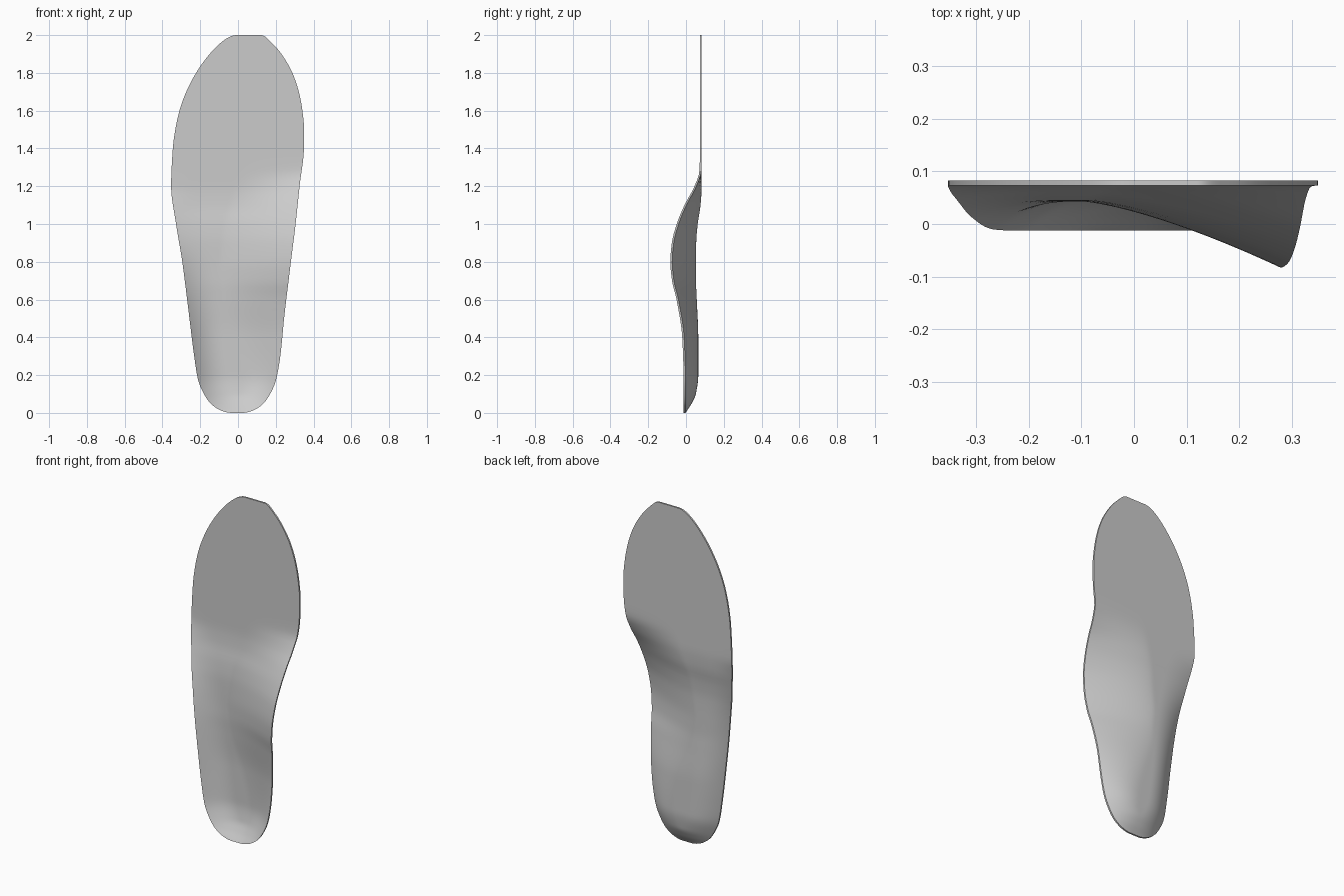
import bpy, bmesh, math

if "Cube" in bpy.data.objects:
    bpy.data.objects.remove(bpy.data.objects["Cube"])

THICK, ROWS, COLS = 0.01, 120, 56

# outline: height, left edge x, right edge x
OUTLINE = [
    (0, -0.03, 0.02), (0.02, -0.105, 0.095), (0.05, -0.145, 0.135),
    (0.1, -0.18, 0.17), (0.17, -0.21, 0.2), (0.3, -0.232, 0.224),
    (0.5, -0.257, 0.244), (0.8, -0.295, 0.28), (1.0, -0.328, 0.305),
    (1.2, -0.354, 0.326), (1.4, -0.345, 0.349), (1.5, -0.332, 0.35),
    (1.6, -0.31, 0.341), (1.7, -0.274, 0.322), (1.8, -0.222, 0.288),
    (1.9, -0.15, 0.23), (1.97, -0.078, 0.168), (2.0, -0.005, 0.12)]

# foot-side relief: height, left rim y, right rim y, floor y, right wall width
RELIEF = [
    (0, -0.012, -0.012, -0.012, 0.17), (0.05, -0.012, -0.012, 0.02, 0.17),
    (0.1, -0.012, -0.012, 0.042, 0.17), (0.2, -0.012, -0.013, 0.055, 0.19),
    (0.4, -0.012, -0.02, 0.055, 0.26), (0.6, -0.01, -0.05, 0.047, 0.34),
    (0.7, -0.006, -0.074, 0.043, 0.36), (0.8, 0.002, -0.083, 0.043, 0.38),
    (0.9, 0.015, -0.075, 0.044, 0.38), (1.0, 0.034, -0.049, 0.052, 0.38),
    (1.1, 0.055, -0.008, 0.067, 0.36), (1.2, 0.072, 0.045, 0.073, 0.34),
    (1.28, 0.073, 0.071, 0.073, 0.32), (1.34, 0.073, 0.073, 0.073, 0.32),
    (2.0, 0.073, 0.073, 0.073, 0.32)]


def smooth_table(table, key):
    """Monotone cubic interpolation of every column of a table."""
    ks = [key(r[0]) for r in table]

    def column(c, k):
        v = [r[c] for r in table]
        d = [(v[i + 1] - v[i]) / (ks[i + 1] - ks[i]) for i in range(len(v) - 1)]
        m = [d[0]] + [2 * a * b / (a + b) if a * b > 0 else 0
                      for a, b in zip(d, d[1:])] + [d[-1]]
        i = max(j for j in range(len(d)) if j == 0 or ks[j] <= k)
        h = ks[i + 1] - ks[i]
        t = min(max((k - ks[i]) / h, 0), 1)
        return ((1 + 2 * t) * (1 - t) ** 2 * v[i] + t * (1 - t) ** 2 * h * m[i]
                + t * t * (3 - 2 * t) * v[i + 1] + t * t * (t - 1) * h * m[i + 1])

    return lambda z: [column(c, key(z)) for c in range(1, len(table[0]))]


def angle(z):
    return math.acos(max(-1, min(1, 1 - z)))


outline = smooth_table(OUTLINE, angle)
relief = smooth_table(RELIEF, lambda z: z)

# foot-side surface: rows from heel to toe
bm = bmesh.new()
front, back = [], []
for i in range(ROWS + 1):
    z = 1 - math.cos(math.pi * i / ROWS)
    left, right = outline(z)
    rim_l, rim_r, floor, wall_r = relief(z)
    width = right - left
    wall_l = min(0.17, width / 2)
    wall_r = min(wall_r, width - wall_l)
    power_r = 2.2 - 0.8 * min(max((z - 0.2) / 0.5, 0), 1)
    f_row, b_row = [], []
    for j in range(COLS + 1):
        u = j / COLS
        u = 0.6 * u + 0.4 * (1 - math.cos(math.pi * u)) / 2
        x = left + width * u
        a = max(0, 1 - (x - left) / wall_l) ** 2.2
        b = max(0, 1 - (right - x) / wall_r) ** power_r
        y = floor + (rim_l - floor) * a + (rim_r - floor) * b
        f_row.append(bm.verts.new((x, y, z)))
        b_row.append(bm.verts.new((x, y + THICK, z)))
    front.append(f_row)
    back.append(b_row)

# both skins
for i in range(ROWS):
    for j in range(COLS):
        for g in (front, back):
            bm.faces.new((g[i][j], g[i][j + 1], g[i + 1][j + 1], g[i + 1][j]))


# thin edge wall around the outline
def border(g):
    return (g[0] + [r[-1] for r in g[1:]] + g[-1][-2::-1]
            + [r[0] for r in g[-2:0:-1]])


f, b = border(front), border(back)
for k in range(len(f)):
    n = (k + 1) % len(f)
    bm.faces.new((f[k], f[n], b[n], b[k]))
bmesh.ops.recalc_face_normals(bm, faces=bm.faces)

mesh = bpy.data.meshes.new("insole")
bm.to_mesh(mesh)
bm.free()
insole = bpy.data.objects.new("insole", mesh)
bpy.context.collection.objects.link(insole)
bpy.context.view_layer.objects.active = insole
insole.select_set(True)
bpy.ops.object.shade_smooth_by_angle(angle=math.radians(40))
